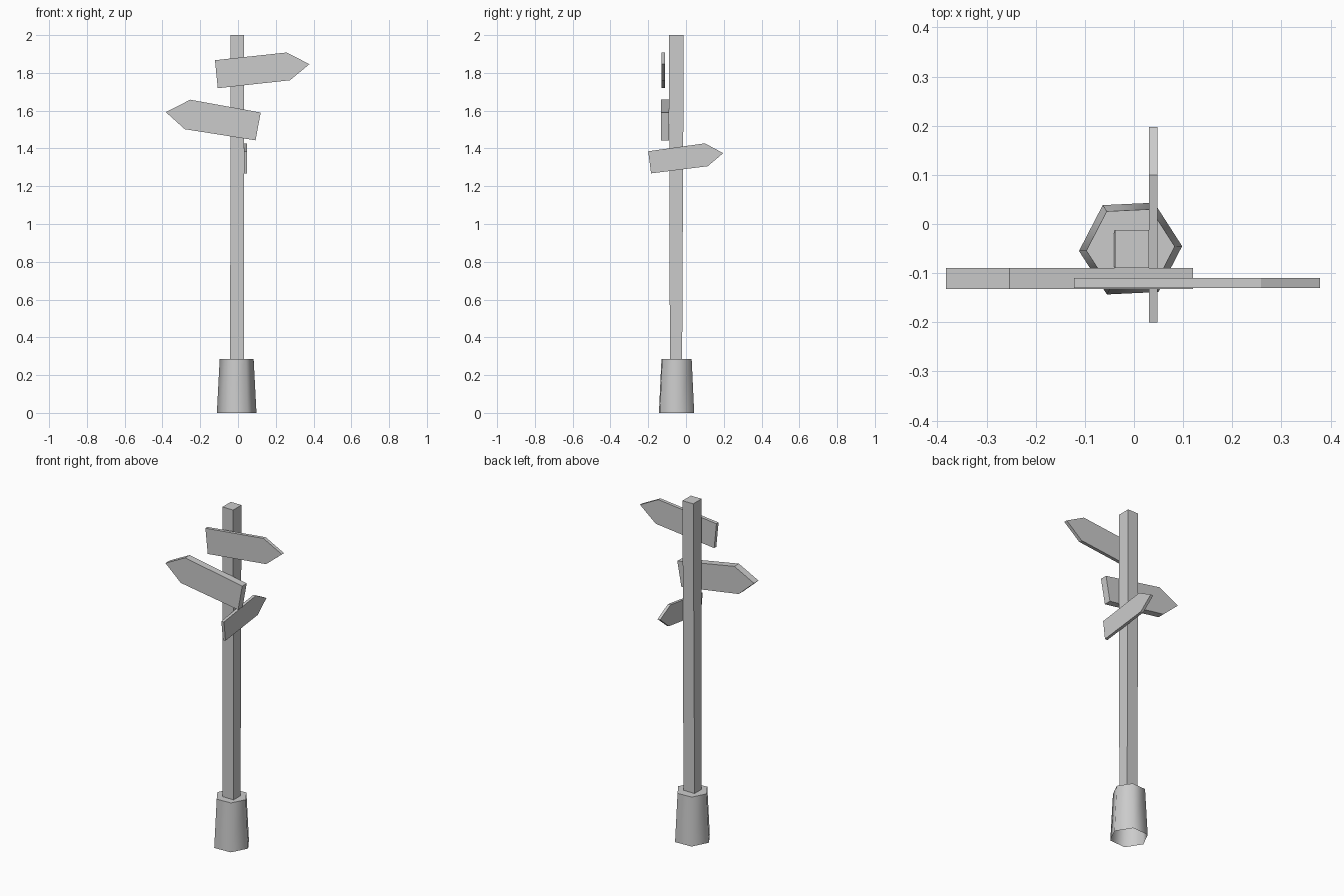
import bpy, bmesh, math
from mathutils import Vector

cube = bpy.data.objects.get("Cube")
if cube:
    bpy.data.objects.remove(cube, do_unlink=True)

grey = bpy.data.materials.new("plain_grey")
grey.use_nodes = True
COLOUR = (0.6, 0.6, 0.6, 1)
grey.diffuse_color = COLOUR
grey.node_tree.nodes["Principled BSDF"].inputs["Base Color"].default_value = COLOUR


def loft(name, lower, upper, caps=(True, True), smooth=False):
    """Join two matching rings of points into a solid."""
    bm = bmesh.new()
    a, b = ([bm.verts.new(p) for p in ring] for ring in (lower, upper))
    for i in range(len(a)):
        j = (i + 1) % len(a)
        bm.faces.new((a[i], a[j], b[j], b[i])).smooth = smooth
    if caps[0]:
        bm.faces.new(a[::-1])
    if caps[1]:
        bm.faces.new(b)
    bmesh.ops.recalc_face_normals(bm, faces=bm.faces)
    # Keep the rims crisp where smooth walls meet flat caps
    for e in bm.edges:
        if len(e.link_faces) == 2:
            e.smooth = e.calc_face_angle() < math.radians(65)
    mesh = bpy.data.meshes.new(name)
    bm.to_mesh(mesh)
    bm.free()
    mesh.materials.append(grey)
    obj = bpy.data.objects.new(name, mesh)
    bpy.context.collection.objects.link(obj)
    return obj


def hexagon(radius, z):
    angles = [math.radians(2.7 + 60 * i) for i in range(6)]
    return [Vector((-0.007 + radius * math.cos(t), -0.05 + radius * math.sin(t), z)) for t in angles]


def rectangle(x0, x1, y0, y1, z):
    return [Vector(p) for p in ((x0, y0, z), (x1, y0, z), (x1, y1, z), (x0, y1, z))]


def board(name, outline, near, far, sideways=False):
    """Arrow-shaped board: outline is (along, height), extruded near to far."""
    def ring(d):
        return [Vector((d, u, z) if sideways else (u, d, z)) for u, z in outline]
    return loft(name, ring(near), ring(far))


# Tapered six-sided foot, open underneath
loft("base", hexagon(0.105, 0), hexagon(0.09, 0.285), caps=(False, True), smooth=True)

# Square post, slightly thicker towards the top
loft("post", rectangle(-0.042, 0.031, -0.085, -0.021, 0.2),
     rectangle(-0.039, 0.031, -0.09, -0.012, 2.0))

# Three tilted direction boards
board("upper_sign", [(-0.122, 1.867), (0.258, 1.908), (0.378, 1.846),
                     (0.275, 1.761), (-0.107, 1.719)], -0.13, -0.11)
board("middle_sign", [(-0.382, 1.592), (-0.253, 1.658), (0.12, 1.59),
                      (0.093, 1.443), (-0.282, 1.502)], -0.132, -0.09)
board("lower_sign", [(-0.2, 1.385), (0.1, 1.427), (0.197, 1.375),
                     (0.115, 1.306), (-0.185, 1.268)], 0.031, 0.048, sideways=True)
